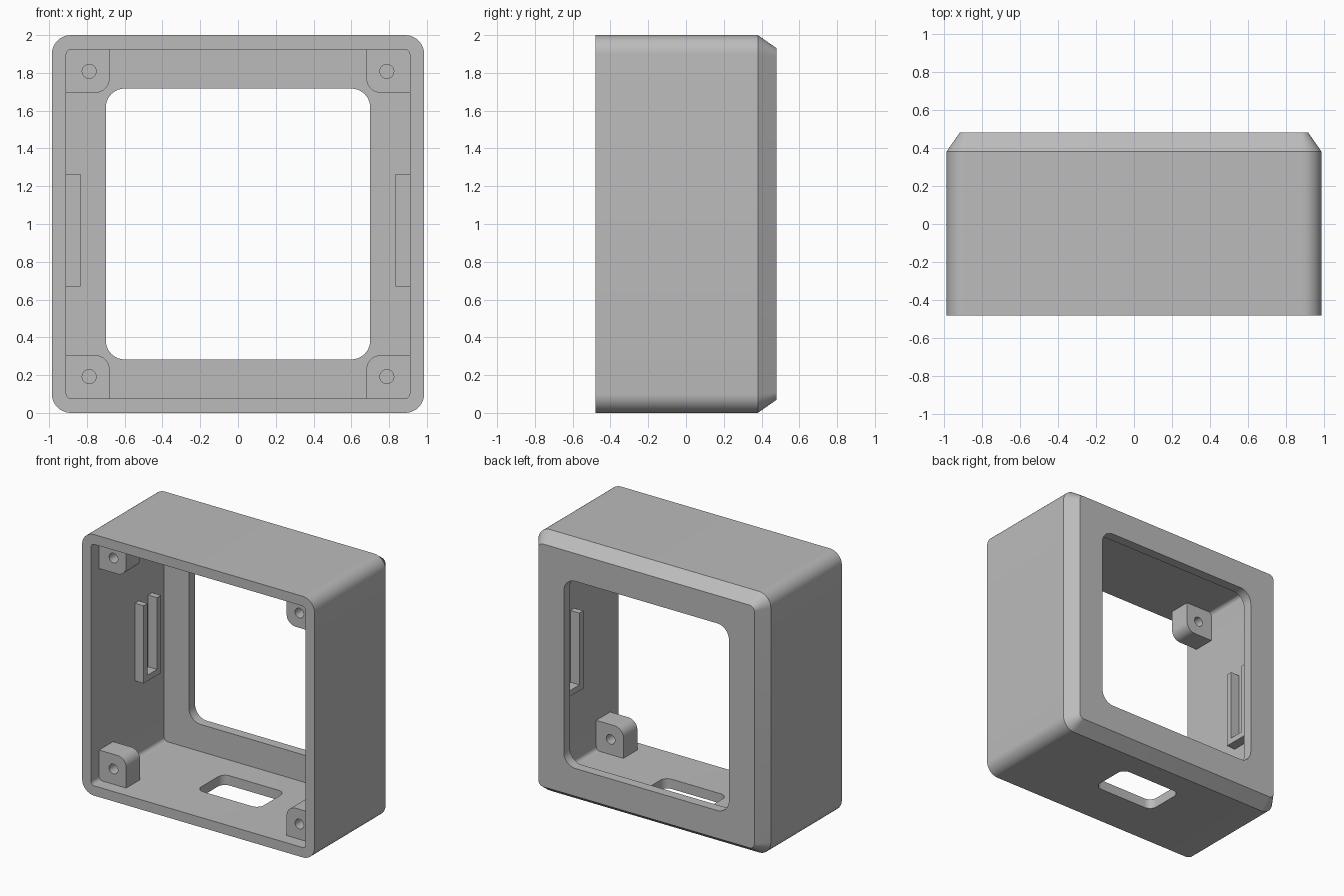
import bpy, bmesh, math
from mathutils import Vector

if "Cube" in bpy.data.objects:
    bpy.data.objects.remove(bpy.data.objects["Cube"])

grey = bpy.data.materials.new("plain_grey")
grey.use_nodes = True
COLOUR = (0.5, 0.5, 0.5, 1)
grey.diffuse_color = COLOUR
grey.node_tree.nodes["Principled BSDF"].inputs["Base Color"].default_value = COLOUR

MID = 1.0                    # height of the frame centre
FRONT, BACK = -0.48, 0.48
W, H, WALL = 0.985, 1.0, 0.075


def rounded_rect(hw, hh, radii, steps=10):
    """2D outline, one radius per corner, counter-clockwise from (+,+)."""
    pts = []
    for i, (sx, sy) in enumerate(((1, 1), (-1, 1), (-1, -1), (1, -1))):
        r = radii[i]
        n = steps if r else 0
        for k in range(n + 1):
            a = math.pi / 2 * (i + (k / n if n else 0))
            pts.append((sx * (hw - r) + r * math.cos(a), sy * (hh - r) + r * math.sin(a)))
    return pts


def finish(bm, name):
    bmesh.ops.recalc_face_normals(bm, faces=bm.faces)
    mesh = bpy.data.meshes.new(name)
    bm.to_mesh(mesh)
    bm.free()
    obj = bpy.data.objects.new(name, mesh)
    bpy.context.collection.objects.link(obj)
    mesh.materials.append(grey)
    return obj


def select(obj):
    bpy.ops.object.select_all(action="DESELECT")
    obj.select_set(True)
    bpy.context.view_layer.objects.active = obj


def smooth(obj):
    select(obj)
    bpy.ops.object.shade_smooth_by_angle(angle=math.radians(25))


def prism(name, outline, start, end, place):
    """Extrude an outline; place maps (u, v, depth) to a point."""
    bm = bmesh.new()
    rings = [[bm.verts.new(place(u, v, d)) for u, v in outline] for d in (start, end)]
    bm.faces.new(rings[0])
    bm.faces.new(rings[1])
    for i in range(len(outline)):
        j = (i + 1) % len(outline)
        bm.faces.new((rings[0][i], rings[0][j], rings[1][j], rings[1][i]))
    return finish(bm, name)


def cut(obj, cutter):
    cutter.hide_render = True
    mod = obj.modifiers.new("cut", "BOOLEAN")
    mod.operation, mod.solver, mod.object = "DIFFERENCE", "EXACT", cutter
    select(obj)
    bpy.ops.object.modifier_apply(modifier=mod.name)
    bpy.data.objects.remove(cutter)


# Housing: closed loft round the outside, through the window and back along the cavity
sections = [
    (FRONT, W, H, 0.1), (0.38, W, H, 0.1), (BACK, W - 0.07, H - 0.07, 0.04),
    (BACK, 0.7, 0.717, 0.1), (BACK - WALL, 0.7, 0.717, 0.1),
    (BACK - WALL, W - WALL, H - WALL, 0.03), (FRONT, W - WALL, H - WALL, 0.03),
]
bm = bmesh.new()
rings = [[bm.verts.new((u, y, v + MID)) for u, v in rounded_rect(hw, hh, [r] * 4)]
         for y, hw, hh, r in sections]
for a, b in zip(rings, rings[1:] + rings[:1]):
    for i in range(len(a)):
        j = (i + 1) % len(a)
        bm.faces.new((a[i], a[j], b[j], b[i]))
housing = finish(bm, "housing")

# Cable slot through the floor
slot = prism("slot_cutter", rounded_rect(0.265, 0.16, [0.06] * 4), -0.1, 0.2,
             lambda u, v, d: (u, v + 0.035, d))
cut(housing, slot)
smooth(housing)

# Corner screw posts, rounded on the corner facing the middle, with a through hole
for sx, side in ((1, "left"), (-1, "right")):
    for sz, level in ((1, "upper"), (-1, "lower")):
        def at(u, v, d):
            return (sx * (0.8 + u), d, MID + sz * (0.815 + v))
        post = prism(f"{level}_{side}_screw_post",
                     rounded_rect(0.12, 0.12, [0, 0, 0.075, 0]), -0.382, -0.213, at)
        hole = prism("hole_cutter", rounded_rect(0.037, 0.037, [0.037 - 1e-4] * 4, 8),
                     -0.5, 0, lambda u, v, d: at(u - 0.012, v - 0.007, d))
        cut(post, hole)
        smooth(post)

# Side brackets: an open-topped U of two rails and a foot on each inner wall
u_shape = [(0.05, 0.67), (0.26, 0.67), (0.26, 1.265), (0.213, 1.265),
           (0.213, 0.715), (0.097, 0.715), (0.097, 1.265), (0.05, 1.265)]
for sx, side in ((1, "left"), (-1, "right")):
    prism(f"{side}_bracket", u_shape, 0.835, 0.925, lambda u, v, d: (sx * d, u, v))
